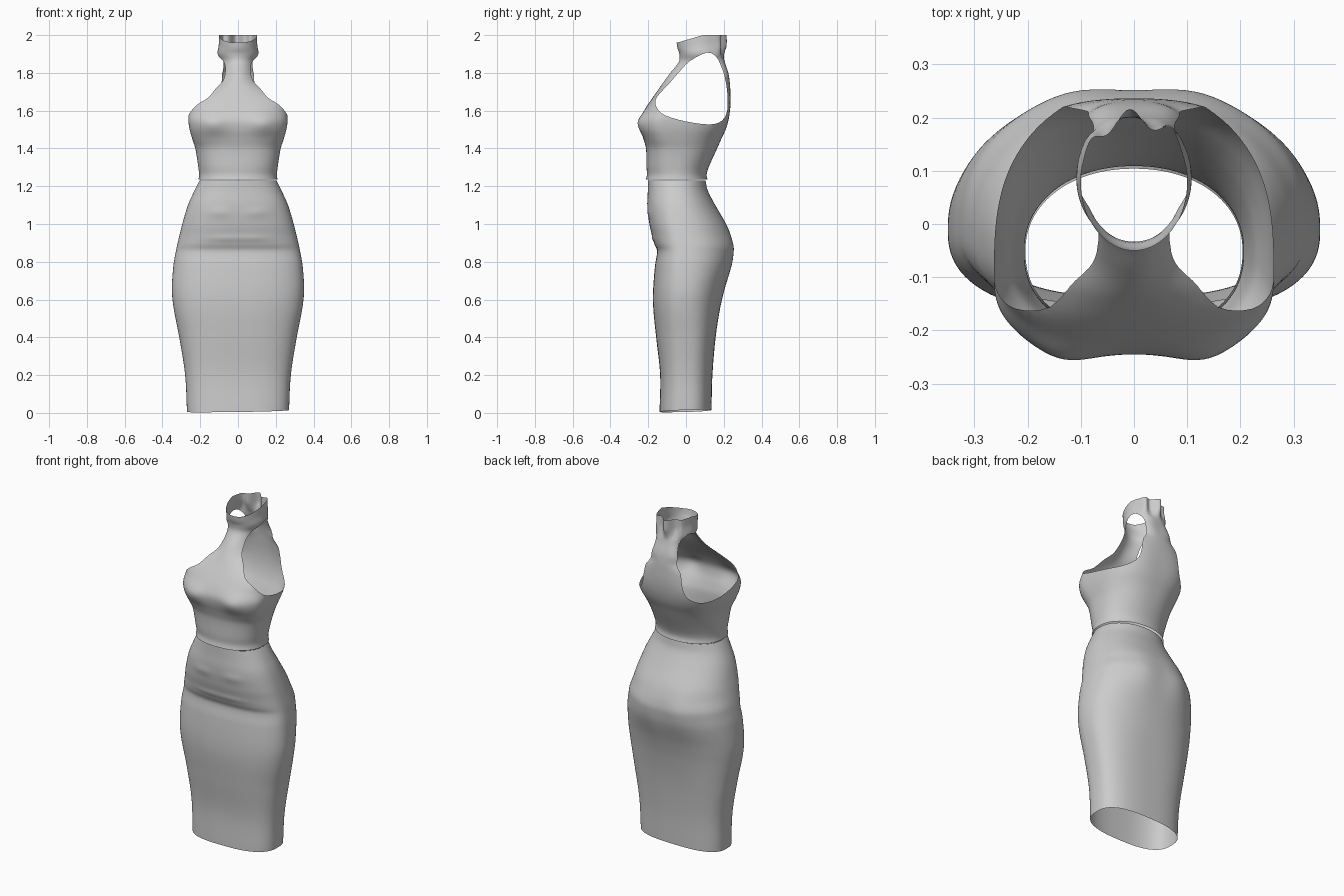
import bpy, bmesh, math
from mathutils import Vector

if "Cube" in bpy.data.objects:
    bpy.data.objects.remove(bpy.data.objects["Cube"])

SEG = 112

# Section keys: z, half width, front y, back y, widest y, front roundness, back roundness
SKIRT = [
    (0.00, .270, -.140, .135, .00, 2.7, 2.7),
    (0.20, .280, -.137, .140, .00, 2.7, 2.7),
    (0.40, .311, -.158, .157, .00, 2.6, 2.6),
    (0.55, .340, -.173, .180, -.01, 2.5, 2.4),
    (0.65, .350, -.174, .203, -.01, 2.5, 2.3),
    (0.78, .342, -.164, .240, -.01, 2.5, 2.3),
    (0.86, .328, -.153, .250, -.01, 2.5, 2.3),
    (0.89, .322, -.166, .248, -.01, 2.5, 2.3),
    (0.94, .310, -.180, .236, -.02, 2.4, 2.2),
    (1.00, .295, -.194, .212, -.03, 2.4, 2.2),
    (1.10, .265, -.205, .155, -.04, 2.4, 2.1),
    (1.18, .229, -.202, .114, -.05, 2.3, 2.1),
    (1.23, .204, -.201, .104, -.05, 2.3, 2.1),
]
BODICE = [
    (1.235, .209, -.213, .114, -.05, 2.3, 2.1),
    (1.26, .206, -.207, .109, -.05, 2.3, 2.1),
    (1.30, .210, -.209, .120, -.05, 2.4, 2.1),
    (1.40, .226, -.212, .165, -.06, 2.5, 2.3),
    (1.45, .242, -.225, .187, -.08, 2.6, 2.5),
    (1.50, .256, -.240, .210, -.10, 2.6, 2.8),
    (1.55, .263, -.243, .225, -.10, 2.6, 3.0),
    (1.60, .262, -.222, .233, -.07, 2.6, 3.0),
    (1.65, .270, -.190, .236, -.03, 2.6, 2.6),
    (1.70, .250, -.155, .235, .03, 2.1, 2.3),
    (1.75, .140, -.120, .232, .06, 2.0, 2.6),
    (1.80, .098, -.083, .224, .07, 2.0, 4.0),
    (1.86, .092, -.037, .205, .085, 2.0, 3.0),
    (1.90, .108, -.035, .197, .085, 2.0, 2.3),
    (1.95, .102, -.045, .200, .08, 2.0, 2.0),
    (2.00, .100, -.050, .200, .08, 2.0, 2.0),
]
# Armhole outline seen from the side (y, z)
HOLE = [(.11, 1.907), (.02, 1.862), (-.04, 1.80), (-.09, 1.742), (-.135, 1.695),
        (-.162, 1.655), (-.152, 1.612), (-.11, 1.575), (0, 1.543), (.125, 1.527),
        (.19, 1.547), (.218, 1.60), (.219, 1.69), (.207, 1.77), (.188, 1.83), (.16, 1.885)]
# Soft swellings: x, z, x spread, z spread, amount (negative = towards the front)
BUMPS = [(.135, 1.53, .07, .055, -.020), (.12, .86, .08, .12, .009),
         (.10, 1.06, .06, .025, -.005), (.06, .925, .10, .012, -.005)]


def hermite(p0, p1, p2, p3, t):
    """Smooth step between keys p1 and p2; item 0 is the parameter."""
    h = p2[0] - p1[0]
    out = []
    for k in range(1, len(p1)):
        m1 = (p2[k] - p0[k]) / (p2[0] - p0[0]) * h
        m2 = (p3[k] - p1[k]) / (p3[0] - p1[0]) * h
        out.append((2*t**3 - 3*t*t + 1) * p1[k] + (t**3 - 2*t*t + t) * m1
                   + (3*t*t - 2*t**3) * p2[k] + (t**3 - t*t) * m2)
    return out


def section(keys, z):
    i = max(j for j in range(len(keys) - 1) if keys[j][0] <= z + 1e-9)
    return hermite(keys[max(i - 1, 0)], keys[i], keys[i + 1],
                   keys[min(i + 2, len(keys) - 1)], (z - keys[i][0]) / (keys[i + 1][0] - keys[i][0]))


def ring_point(keys, z, a):
    w, front, back, mid, nf, nb = section(keys, z)
    c, s = math.cos(a), math.sin(a)
    n = nf if s < 0 else nb
    x = math.copysign(abs(c) ** (2 / n), c) * w
    y = mid + abs(s) ** (2 / n) * ((front if s < 0 else back) - mid)
    for bx, bz, sx, sz, amt in BUMPS:
        if s * amt > 0:
            g = math.exp(-((abs(x) - bx) / sx) ** 2 - ((z - bz) / sz) ** 2)
            y += amt * g * min(1, abs(s) * 1.5)
    if z > 1.88 and y > .12:                      # gathered back of the collar
        y += .016 * math.sin(75 * x + 2.2) * min(1, (z - 1.88) / .06) * min(1, (y - .12) / .04)
    if z > 1.9:                                   # collar edge dips at the front
        z -= (z - 1.9) * .38 * min(1, max(0, (.09 - y) / .13))
    if z < .2:                                    # slightly uneven hem
        z += (1 - z / .2) * (.010 + .005 * math.sin(a) + .005 * c)
    return (x, y, z)


def loft(keys, rows):
    bm = bmesh.new()
    z0, z1 = keys[0][0], keys[-1][0]
    rings = [[bm.verts.new(ring_point(keys, z0 + (z1 - z0) * r / rows, 2 * math.pi * (j + .5) / SEG))
              for j in range(SEG)] for r in range(rows + 1)]
    for lo, hi in zip(rings, rings[1:]):
        for j in range(SEG):
            k = (j + 1) % SEG
            bm.faces.new((lo[j], lo[k], hi[k], hi[j]))
    return bm


def finish(bm, name):
    me = bpy.data.meshes.new(name)
    bm.to_mesh(me)
    bm.free()
    me.shade_smooth()
    ob = bpy.data.objects.new(name, me)
    bpy.context.collection.objects.link(ob)
    return ob


def inside(poly, y, z):
    hit = False
    for (y1, z1), (y2, z2) in zip(poly, poly[1:] + poly[:1]):
        if (z1 > z) != (z2 > z) and y < y1 + (z - z1) / (z2 - z1) * (y2 - y1):
            hit = not hit
    return hit


def cut_armholes(bm):
    n = len(HOLE)
    outline = []
    for i in range(n):
        p = [(k,) + HOLE[(i + k) % n] for k in (-1, 0, 1, 2)]
        outline += [tuple(hermite(*p, t / 3)) for t in range(3)]
    # split the cloth along each short piece of the outline, then drop the inside
    for (y1, z1), (y2, z2) in zip(outline, outline[1:] + outline[:1]):
        mid = Vector((0, (y1 + y2) / 2, (z1 + z2) / 2))
        reach = math.hypot(y2 - y1, z2 - z1) / 2 + .025
        faces = []
        for f in bm.faces:
            c = f.calc_center_median()
            if math.hypot(c.y - mid.y, c.z - mid.z) < reach:
                faces.append(f)
        geom = set(faces)
        for f in faces:
            geom.update(f.edges)
            geom.update(f.verts)
        bmesh.ops.bisect_plane(bm, geom=list(geom), dist=1e-5, plane_co=mid,
                               plane_no=Vector((0, z1 - z2, y2 - y1)).normalized())
    gone = []
    for f in bm.faces:
        c = f.calc_center_median()
        if inside(outline, c.y, c.z):
            gone.append(f)
    bmesh.ops.delete(bm, geom=gone, context='FACES')


# Fitted skirt
finish(loft(SKIRT, 100), "skirt")

# Halter bodice with collar and open armholes
bodice = loft(BODICE, 64)
cut_armholes(bodice)
finish(bodice, "halter_bodice")
